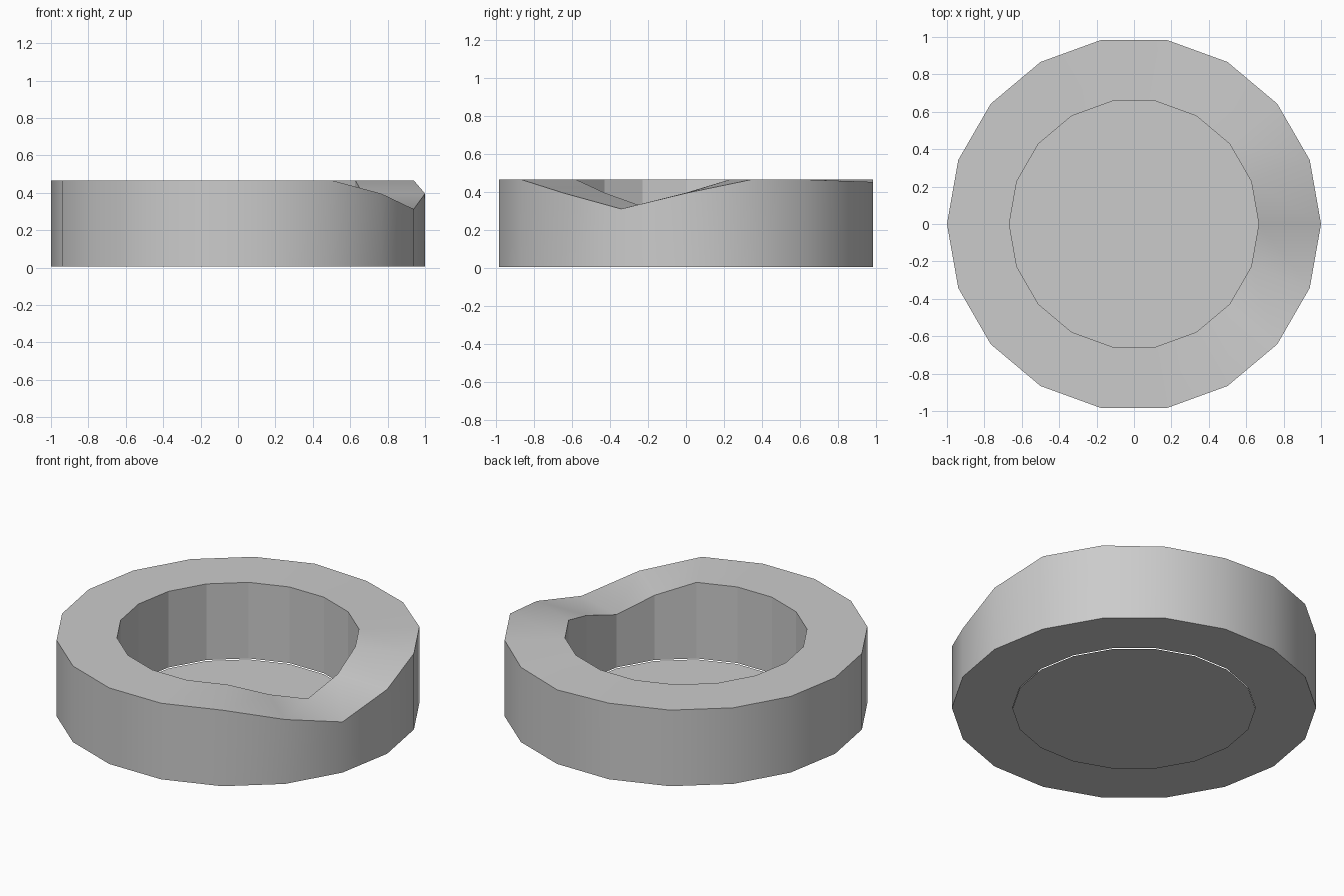
import bpy, bmesh, math

if "Cube" in bpy.data.objects:
    bpy.data.objects.remove(bpy.data.objects["Cube"])

SIDES = 18
R_OUT, R_IN = 1.0, 0.667
BASE, TOP = 0.006, 0.467


def new_object(name, bm):
    bmesh.ops.recalc_face_normals(bm, faces=bm.faces)
    mesh = bpy.data.meshes.new(name)
    bm.to_mesh(mesh)
    bm.free()
    obj = bpy.data.objects.new(name, mesh)
    bpy.context.collection.objects.link(obj)
    return obj


def circle(bm, radius, height):
    verts = []
    for i in range(SIDES):
        a = math.tau * i / SIDES
        verts.append(bm.verts.new((radius * math.cos(a), radius * math.sin(a), height(i))))
    return verts


# Rim heights: a pouring dip centred on the corner at -20 degrees
def outer_top(i):
    dips = {17: 0.313, 0: 0.396, 16: 0.396, 3: 0.459, 4: 0.455}
    return dips.get(i, TOP)


def inner_top(i):
    return {17: 0.326, 0: 0.398, 16: 0.398}.get(i, TOP)


# Ring wall: outer side, top rim, inner side and underside
bm = bmesh.new()
loops = [
    circle(bm, R_OUT, lambda i: BASE),
    circle(bm, R_OUT, outer_top),
    circle(bm, R_IN, inner_top),
    circle(bm, R_IN, lambda i: BASE),
]
for k in range(4):
    a, b = loops[k], loops[(k + 1) % 4]
    for i in range(SIDES):
        j = (i + 1) % SIDES
        face = bm.faces.new((a[i], a[j], b[j], b[i]))
        face.smooth = k in (0, 1)  # inner wall stays faceted

# Keep the rim and base corners crisp
for loop in loops:
    for i in range(SIDES):
        bm.edges.get((loop[i], loop[(i + 1) % SIDES])).smooth = False
new_object("ring_wall", bm)

# Thin floor disc closing the bottom
bm = bmesh.new()
bm.faces.new(circle(bm, R_IN, lambda i: 0.0))
new_object("floor_disc", bm)
